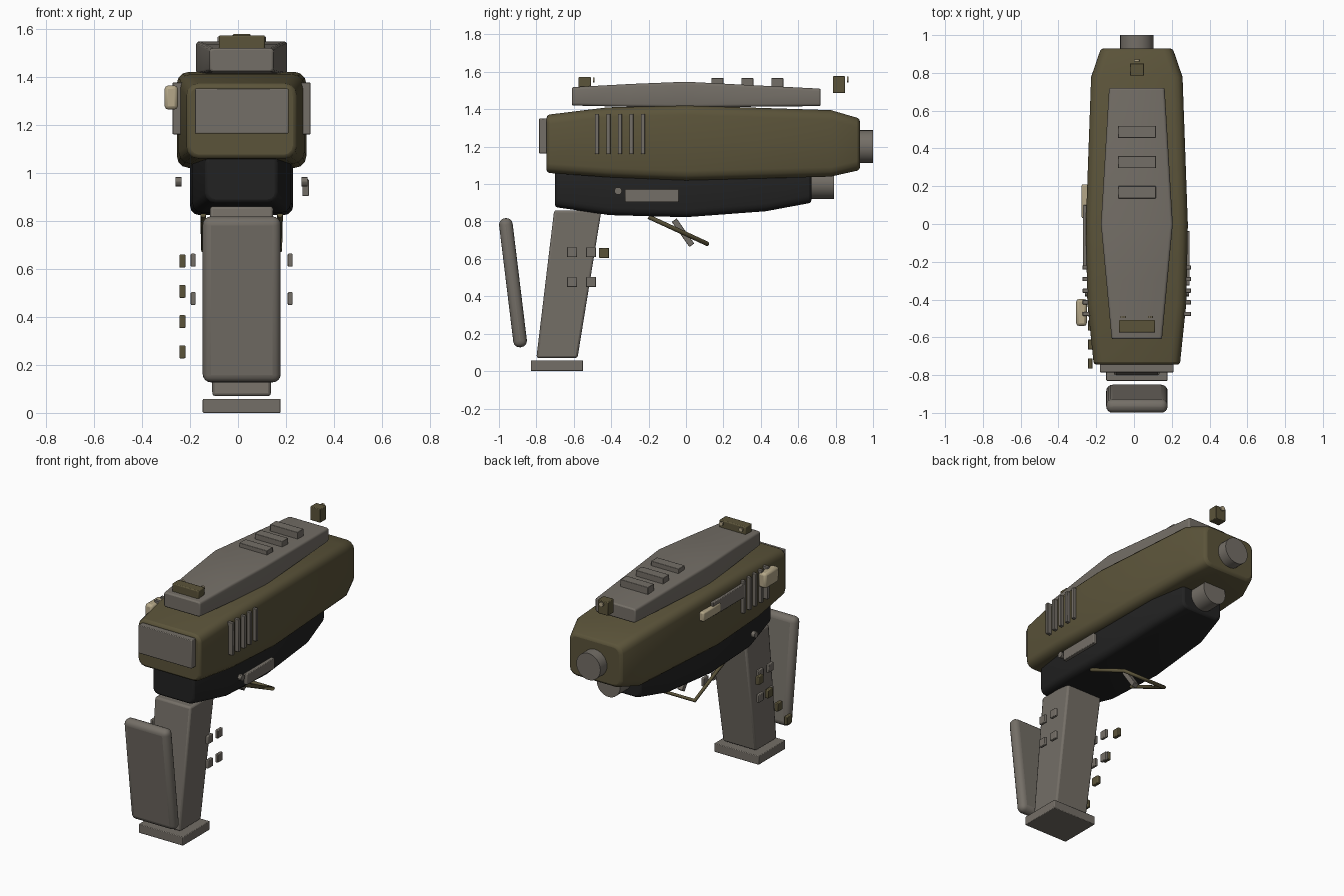
import bpy, bmesh, math
from mathutils import Vector, Matrix

if "Cube" in bpy.data.objects:
    bpy.data.objects.remove(bpy.data.objects["Cube"])

CX = 0.015  # centre plane of the main parts


def material(name, rgb):
    m = bpy.data.materials.new(name)
    m.diffuse_color = (*rgb, 1)
    m.use_nodes = True
    m.node_tree.nodes["Principled BSDF"].inputs["Base Color"].default_value = m.diffuse_color
    return m


OLIVE = material("olive", (0.105, 0.088, 0.042))
GREY = material("warm grey", (0.175, 0.158, 0.135))
BLACK = material("black", (0.016, 0.016, 0.016))
BEIGE = material("beige", (0.46, 0.39, 0.25))


def finish(name, bm, mat, bevel=0.0, segments=2):
    bmesh.ops.recalc_face_normals(bm, faces=bm.faces)
    me = bpy.data.meshes.new(name)
    bm.to_mesh(me)
    bm.free()
    me.materials.append(mat)
    ob = bpy.data.objects.new(name, me)
    bpy.context.collection.objects.link(ob)
    if bevel:
        mod = ob.modifiers.new("soft_edges", "BEVEL")
        mod.width, mod.segments = bevel, segments
        mod.limit_method, mod.angle_limit = "ANGLE", math.radians(40)
    bpy.ops.object.select_all(action="DESELECT")
    ob.select_set(True)
    bpy.context.view_layer.objects.active = ob
    bpy.ops.object.shade_smooth_by_angle(angle=math.radians(30))
    return ob


def box(name, x, y, z, mat, bevel=0.0, segments=2, tilt=0.0):
    """Box from (min, max) ranges, optionally tilted about x."""
    bm = bmesh.new()
    size = [r[1] - r[0] for r in (x, y, z)]
    mid = [(r[0] + r[1]) / 2 for r in (x, y, z)]
    mat4 = Matrix.Translation(mid) @ Matrix.Rotation(tilt, 4, "X") @ Matrix.Diagonal((*size, 1))
    bmesh.ops.create_cube(bm, size=1, matrix=mat4)
    return finish(name, bm, mat, bevel, segments)


def loft(name, sections, mat, chamfer, bevel):
    """Rectangular sections (y, half width, z low, z high) joined along y."""
    bm = bmesh.new()
    rings = [[bm.verts.new((CX + sx * w, y, z)) for sx, z in
              ((-1, lo), (1, lo), (1, hi), (-1, hi))] for y, w, lo, hi in sections]
    for a, b in zip(rings, rings[1:]):
        for i in range(4):
            j = (i + 1) % 4
            bm.faces.new((a[i], a[j], b[j], b[i]))
    bm.faces.new(rings[0])
    bm.faces.new(rings[-1])
    bmesh.ops.recalc_face_normals(bm, faces=bm.faces)
    # round the long edges
    long_edges = [e for e in bm.edges if abs(e.verts[0].co.y - e.verts[1].co.y) > 0.01]
    bmesh.ops.bevel(bm, geom=long_edges, offset=chamfer, segments=3, profile=0.5,
                    affect="EDGES", clamp_overlap=True)
    return finish(name, bm, mat, bevel)


def rod(name, a, b, r, mat, sides=32):
    a, b = Vector(a), Vector(b)
    bm = bmesh.new()
    rot = (b - a).to_track_quat("Z", "Y").to_matrix().to_4x4()
    bmesh.ops.create_cone(bm, cap_ends=True, segments=sides, radius1=r, radius2=r,
                          depth=(b - a).length, matrix=Matrix.Translation((a + b) / 2) @ rot)
    return finish(name, bm, mat)


# main bodies
loft("upper_body", [(-0.745, 0.228, 1.06, 1.37), (-0.42, 0.262, 1.037, 1.41),
                    (0.0, 0.27, 1.02, 1.42), (0.78, 0.242, 1.04, 1.395),
                    (0.93, 0.19, 1.075, 1.35)], OLIVE, 0.05, 0.015)
loft("lower_frame", [(-0.70, 0.15, 0.877, 1.08), (-0.41, 0.205, 0.834, 1.08),
                     (0.0, 0.215, 0.823, 1.08), (0.43, 0.20, 0.855, 1.08),
                     (0.67, 0.15, 0.90, 1.08)], BLACK, 0.04, 0.012)
loft("top_rail", [(-0.61, 0.133, 1.42, 1.518), (-0.3, 0.162, 1.413, 1.535),
                  (0.0, 0.19, 1.41, 1.547), (0.72, 0.147, 1.417, 1.51)],
     GREY, 0.015, 0.008)
box("rear_plate", (-0.18, 0.21), (-0.785, -0.735), (1.163, 1.35), GREY, 0.004)

# barrels
rod("upper_barrel", (CX, 0.85, 1.2), (CX, 1.0, 1.2), 0.088, GREY)
rod("lower_barrel", (CX, 0.6, 1.005), (CX, 0.79, 1.005), 0.086, GREY)

# ribs on the rail
for i in range(3):
    y = 0.168 + i * 0.16
    box(f"rail_rib_{i + 1}", (-0.085, 0.116), (y - 0.032, y + 0.032), (1.5, 1.567), GREY, 0.003)

# sights and their dots
box("rear_sight", (-0.08, 0.112), (-0.575, -0.508), (1.51, 1.572), OLIVE, 0.006)
box("front_sight", (-0.022, 0.053), (0.785, 0.85), (1.487, 1.577), OLIVE, 0.004)
for side in (-1, 1):
    x = CX + side * 0.072
    rod("rear_sight_dot", (x, -0.498, 1.556), (x, -0.488, 1.556), 0.014, BEIGE, 12)
rod("front_sight_dot", (CX, 0.86, 1.56), (CX, 0.87, 1.56), 0.016, BEIGE, 12)

# side grooves and pins, both sides
for side in (-1, 1):
    for i in range(5):
        y = -0.476 + i * 0.0615
        xs = sorted((CX + side * 0.235, CX + side * 0.287))
        box("side_bar", xs, (y - 0.011, y + 0.011), (1.16, 1.375), GREY, 0.003)
    rod("frame_pin", (CX + side * 0.25, -0.363, 0.963),
        (CX + side * 0.275, -0.363, 0.963), 0.02, GREY, 12)

# controls on the left and the plate on the right
box("safety_block", (-0.306, -0.25), (-0.54, -0.397), (1.263, 1.363), BEIGE, 0.015)
box("slide_plate", (-0.27, -0.235), (-0.24, 0.1), (1.265, 1.355), GREY, 0.004)
box("slide_lever", (-0.277, -0.24), (0.03, 0.21), (1.27, 1.33), BEIGE, 0.008)
box("right_plate", (0.268, 0.295), (-0.326, -0.037), (0.903, 0.973), GREY, 0.004)

# slanted grip
bm = bmesh.new()
low = [bm.verts.new((CX + x, y, 0.07)) for x, y in
       ((-0.122, -0.80), (0.122, -0.80), (0.122, -0.58), (-0.122, -0.58))]
high = [bm.verts.new((CX + x, y, 0.86)) for x, y in
        ((-0.132, -0.705), (0.132, -0.705), (0.132, -0.452), (-0.132, -0.452))]
for i in range(4):
    j = (i + 1) % 4
    bm.faces.new((low[i], low[j], high[j], high[i]))
bm.faces.new(low)
bm.faces.new(high)
finish("grip", bm, GREY, 0.012)
box("grip_base", (-0.147, 0.178), (-0.83, -0.55), (0, 0.058), GREY, 0.004)
box("backstrap", (-0.147, 0.178), (-0.9615, -0.8885), (0.125, 0.82), GREY, 0.034, 4,
    tilt=math.atan2(0.075, 0.615))

# grip studs
for side in (-1, 1):
    for y in (-0.61, -0.508):
        for z in (0.636, 0.476):
            xs = sorted((CX + side * 0.192, CX + side * 0.212))
            box("grip_stud", xs, (y - 0.027, y + 0.027), (z - 0.027, z + 0.027), GREY, 0.004)
for i in range(4):
    y, z = -0.438 - i * 0.1, 0.632 - i * 0.126
    box(f"olive_stud_{i + 1}", (-0.244, -0.219), (y - 0.027, y + 0.027),
        (z - 0.027, z + 0.027), OLIVE, 0.004)

# trigger guard loop
cu = bpy.data.curves.new("trigger_guard", "CURVE")
cu.dimensions = "3D"
cu.bevel_depth, cu.bevel_resolution, cu.use_fill_caps = 0.012, 2, True
path = [(-0.16, -0.2, 0.825), (-0.16, 0.115, 0.68), (0.16, 0.115, 0.68), (0.16, -0.2, 0.825)]
sp = cu.splines.new("POLY")
sp.points.add(3)
for p, (x, y, z) in zip(sp.points, path):
    p.co = (CX + x, y, z, 1)
cu.materials.append(OLIVE)
guard = bpy.data.objects.new("trigger_guard", cu)
bpy.context.collection.objects.link(guard)

# trigger
box("trigger", (CX - 0.018, CX + 0.018), (-0.032, 0.0), (0.658, 0.822), GREY, 0.003,
    tilt=math.radians(35))
